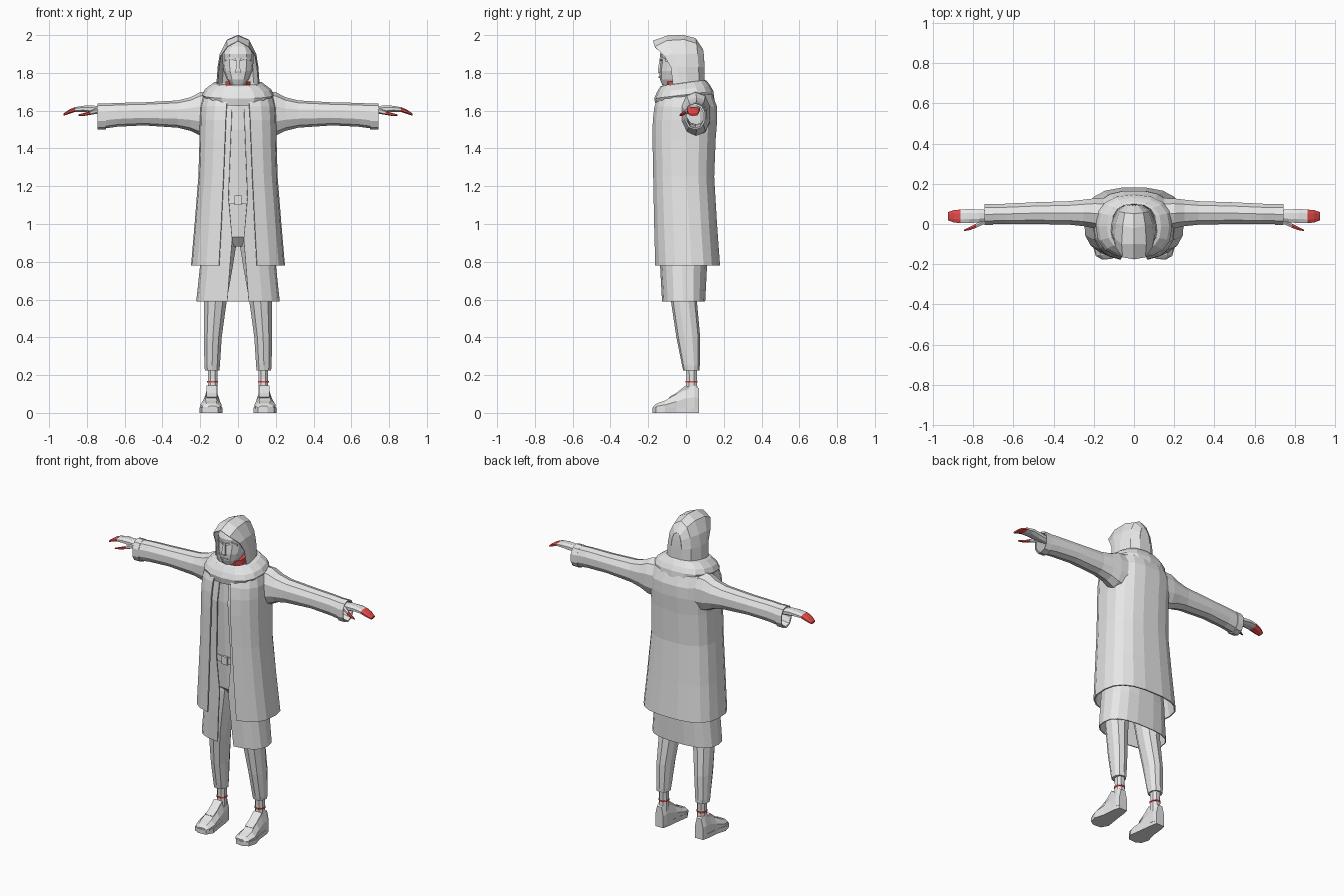
import bpy, bmesh, math
from mathutils import Vector as V


def material(name, rgb):
    m = bpy.data.materials.new(name)
    m.diffuse_color = (*rgb, 1)
    return m


GREY = material("light grey", (0.8, 0.8, 0.8))
RED = material("red", (0.8, 0.07, 0.07))


def loft(name, rings, mat=GREY, closed=True, caps=True, mirror=False, thick=0):
    """Skin a list of equal-length rings; optional mirror and thickness."""
    bm = bmesh.new()
    rows = [[bm.verts.new(p) for p in r] for r in rings]
    n = len(rows[0])
    for a, b in zip(rows, rows[1:]):
        for i in range(n if closed else n - 1):
            j = (i + 1) % n
            bm.faces.new((a[i], a[j], b[j], b[i]))
    if caps:
        bm.faces.new(rows[0])
        bm.faces.new(rows[-1])
    bmesh.ops.recalc_face_normals(bm, faces=bm.faces)
    me = bpy.data.meshes.new(name)
    bm.to_mesh(me)
    bm.free()
    me.materials.append(mat)
    ob = bpy.data.objects.new(name, me)
    bpy.context.collection.objects.link(ob)
    if thick:
        s = ob.modifiers.new("thickness", 'SOLIDIFY')
        s.thickness, s.offset = thick, 0
    if mirror:
        ob.modifiers.new("mirror", 'MIRROR').use_mirror_merge = False
    return ob


def power(v, e):
    return math.copysign(abs(v) ** e, v)


def body(z, rx, yf, yb, gap=0, n=16, e=0.8, tilt=0):
    """Horizontal ring from front y to back y; gap leaves the front open."""
    cy, ry = (yf + yb) / 2, (yb - yf) / 2
    a0 = math.asin((gap / rx) ** (1 / e)) if gap else 0
    span = 2 * math.pi - 2 * a0
    pts = []
    for i in range(n):
        a = a0 + span * i / ((n - 1) if gap else n)
        y = cy - ry * power(math.cos(a), e)
        pts.append((rx * power(math.sin(a), e), y, z + tilt * y))
    return pts


def tube(c, u, v, n=10, e=0.9):
    """Ring around c spanned by half-axes u and v."""
    c, u, v = V(c), V(u), V(v)
    angles = [2 * math.pi * (i + 0.5) / n for i in range(n)]
    return [c + u * power(math.cos(a), e) + v * power(math.sin(a), e) for a in angles]


def upright(x, y, z, rx, ry, **k):
    return tube((x, y, z), (rx, 0, 0), (0, ry, 0), **k)


def sideways(x, y, z, ry, rz, **k):
    return tube((x, y, z), (0, ry, 0), (0, 0, rz), **k)


# Long open coat
loft("coat", [body(*r, n=18, e=0.75) for r in (
    (0.78, 0.245, -0.165, 0.178, 0.100), (1.00, 0.226, -0.170, 0.162, 0.088),
    (1.25, 0.206, -0.174, 0.147, 0.076), (1.45, 0.200, -0.177, 0.155, 0.068),
    (1.55, 0.200, -0.175, 0.163, 0.064), (1.62, 0.196, -0.166, 0.162, 0.060),
    (1.68, 0.180, -0.145, 0.140, 0.055), (1.73, 0.120, -0.110, 0.095, 0.040))],
    closed=False, caps=False, thick=0.008)
# Inner robe front and skirt
loft("robe", [body(*r, n=18, e=0.75) for r in (
    (0.59, 0.218, -0.125, 0.100, 0.056), (0.78, 0.198, -0.135, 0.110, 0.042),
    (0.92, 0.180, -0.140, 0.110, 0.030), (1.14, 0.170, -0.145, 0.110, 0.050),
    (1.50, 0.165, -0.155, 0.120, 0.036), (1.66, 0.150, -0.135, 0.110, 0.030))],
    closed=False, caps=False, thick=0.006)
# Shirt, hips and belt
loft("shirt", [body(*r, n=12) for r in (
    (1.13, 0.145, -0.125, 0.09), (1.5, 0.15, -0.145, 0.11),
    (1.63, 0.14, -0.14, 0.11), (1.7, 0.09, -0.11, 0.07))])
loft("hips", [body(*r, n=12) for r in (
    (0.88, 0.11, -0.06, 0.07), (0.93, 0.155, -0.105, 0.09), (1.14, 0.148, -0.122, 0.09))])
loft("belt", [body(z, 0.152, -0.132, 0.095, n=12) for z in (1.105, 1.145)])
loft("belt_buckle", [upright(0, -0.132, z, 0.028, 0.01, n=4, e=1) for z in (1.1, 1.15)])

# Trousers, ankles and red ankle bands
loft("trouser_leg", [upright(*r) for r in (
    (0.137, 0.028, 0.225, 0.040, 0.043), (0.137, 0.026, 0.25, 0.043, 0.047),
    (0.133, 0.012, 0.40, 0.049, 0.063), (0.119, -0.012, 0.60, 0.063, 0.069),
    (0.100, -0.015, 0.76, 0.073, 0.080), (0.084, -0.012, 0.90, 0.080, 0.090),
    (0.078, -0.010, 0.98, 0.074, 0.090))], mirror=True)
loft("ankle", [upright(0.134, 0.03, z, 0.028, r, n=8) for z, r in
               ((0.10, 0.035), (0.18, 0.029), (0.235, 0.032))], mirror=True)
loft("ankle_band", [upright(0.134, 0.03, z, 0.031, 0.034, n=8) for z in (0.16, 0.169)],
     RED, mirror=True)

# Shoes: sole slab plus lofted upper
sole = [(0.112, 0.07), (0.168, 0.07), (0.178, 0.03), (0.186, -0.05), (0.204, -0.11),
        (0.19, -0.16), (0.155, -0.178), (0.105, -0.172), (0.082, -0.13), (0.094, -0.05),
        (0.104, 0.03)]
loft("shoe_sole", [[(x, y, z) for x, y in sole] for z in (0, 0.028)], mirror=True)


def shoe_ring(y, x, w, top):
    return [(x - w, y, 0.02), (x - w, y, 0.02 + (top - 0.02) * 0.5), (x - w * 0.55, y, top),
            (x + w * 0.55, y, top), (x + w, y, 0.02 + (top - 0.02) * 0.5), (x + w, y, 0.02)]


loft("shoe_upper", [shoe_ring(*r) for r in (
    (0.070, 0.140, 0.028, 0.130), (0.045, 0.140, 0.036, 0.145), (0.000, 0.139, 0.038, 0.135),
    (-0.05, 0.140, 0.045, 0.100), (-0.11, 0.143, 0.056, 0.066), (-0.155, 0.14, 0.048, 0.050),
    (-0.172, 0.135, 0.028, 0.036))], mirror=True)
loft("shoe_tongue", [[(x, y + dy, z + dz) for x, dy, dz in (
    (0.112, 0, 0), (0.168, 0, 0), (0.163, 0.02, -0.02), (0.117, 0.02, -0.02))]
    for y, z in ((-0.09, 0.083), (-0.05, 0.106), (0.0, 0.146))], mirror=True)

# Sleeves with turned cuffs
loft("sleeve", [sideways(*r) for r in (
    (0.13, 0.045, 1.580, 0.085, 0.120), (0.20, 0.053, 1.583, 0.074, 0.112),
    (0.25, 0.055, 1.582, 0.066, 0.086), (0.32, 0.055, 1.582, 0.058, 0.069),
    (0.50, 0.054, 1.583, 0.053, 0.058), (0.64, 0.050, 1.578, 0.050, 0.060),
    (0.74, 0.048, 1.568, 0.048, 0.064))], caps=False, mirror=True, thick=0.006)
loft("sleeve_cuff", [sideways(x, 0.048, 1.569, 0.052, 0.067) for x in (0.70, 0.743)],
     caps=False, mirror=True, thick=0.006)

# Hands with red finger ends
loft("hand", [sideways(*r, n=8) for r in (
    (0.70, 0.045, 1.598, 0.026, 0.020), (0.77, 0.040, 1.607, 0.034, 0.022),
    (0.82, 0.040, 1.610, 0.038, 0.017), (0.865, 0.038, 1.606, 0.035, 0.013))], mirror=True)
loft("fingers", [sideways(*r, n=8) for r in (
    (0.863, 0.038, 1.606, 0.036, 0.014), (0.895, 0.038, 1.594, 0.033, 0.012),
    (0.925, 0.039, 1.578, 0.022, 0.006))], RED, mirror=True)
loft("thumb", [sideways(*r, n=6) for r in (
    (0.74, 0.015, 1.600, 0.015, 0.015), (0.785, -0.008, 1.588, 0.012, 0.011))], mirror=True)
loft("thumb_tip", [sideways(*r, n=6) for r in (
    (0.782, -0.008, 1.588, 0.012, 0.010), (0.815, -0.022, 1.580, 0.009, 0.008),
    (0.845, -0.032, 1.576, 0.004, 0.004))], RED, mirror=True)

# Draped collar, red neck and head
loft("collar", [body(*r, n=16, tilt=0.12) for r in (
    (1.645, 0.165, -0.160, 0.150), (1.685, 0.190, -0.168, 0.145), (1.715, 0.175, -0.155, 0.130),
    (1.745, 0.135, -0.135, 0.110), (1.750, 0.110, -0.120, 0.100), (1.70, 0.09, -0.10, 0.08))],
    caps=False)
loft("neck", [body(z, 0.07, -0.108, 0.04, n=10) for z in (1.66, 1.755)], RED)
loft("head", [body(*r, n=12, e=0.85) for r in (
    (1.735, 0.036, -0.125, -0.02), (1.765, 0.058, -0.138, 0.00), (1.81, 0.076, -0.141, 0.03),
    (1.865, 0.083, -0.134, 0.05), (1.90, 0.083, -0.138, 0.05), (1.94, 0.065, -0.120, 0.04),
    (1.97, 0.030, -0.080, 0.02))])
loft("nose", [upright(*r, n=4, e=1) for r in (
    (0, -0.137, 1.80, 0.019, 0.014), (0, -0.139, 1.812, 0.018, 0.015),
    (0, -0.132, 1.875, 0.009, 0.010))])
loft("brow", [[(x, y, z), (x, y + 0.02, z), (x, y + 0.02, z + 0.012), (x, y, z + 0.012)]
              for x, y, z in ((0.012, -0.141, 1.863), (0.045, -0.131, 1.873),
                              (0.068, -0.108, 1.860))], mirror=True)
loft("mouth", [upright(0, -0.136, z, 0.025, 0.009, n=6, e=1) for z in (1.772, 1.78)])

# Hood: half arches from the front edge to the back, reflected across the middle
half_arches = [
    [(0, -.175, 1.968), (.055, -.165, 1.938), (.09, -.115, 1.89), (.1, -.08, 1.83), (.107, -.068, 1.73)],
    [(0, -.10, 1.995), (.06, -.10, 1.97), (.095, -.07, 1.9), (.106, -.045, 1.83), (.114, -.035, 1.72)],
    [(0, -.02, 2.0), (.055, -.01, 1.975), (.09, 0, 1.9), (.103, 0, 1.83), (.11, .01, 1.72)],
    [(0, .05, 1.982), (.045, .055, 1.955), (.07, .06, 1.9), (.08, .065, 1.83), (.085, .07, 1.72)],
    [(0, .088, 1.925), (.02, .091, 1.91), (.03, .094, 1.88), (.037, .096, 1.83), (.037, .096, 1.72)]]
arches = [[(-x, y, z) for x, y, z in reversed(h[1:])] + h for h in half_arches]
loft("hood", arches, closed=False, caps=False, thick=0.004)
loft("hood_back", [[(s * x, y, z) for x, y, z in half_arches[-1]] for s in (-1, 0, 1)],
     closed=False, caps=False, thick=0.004)
